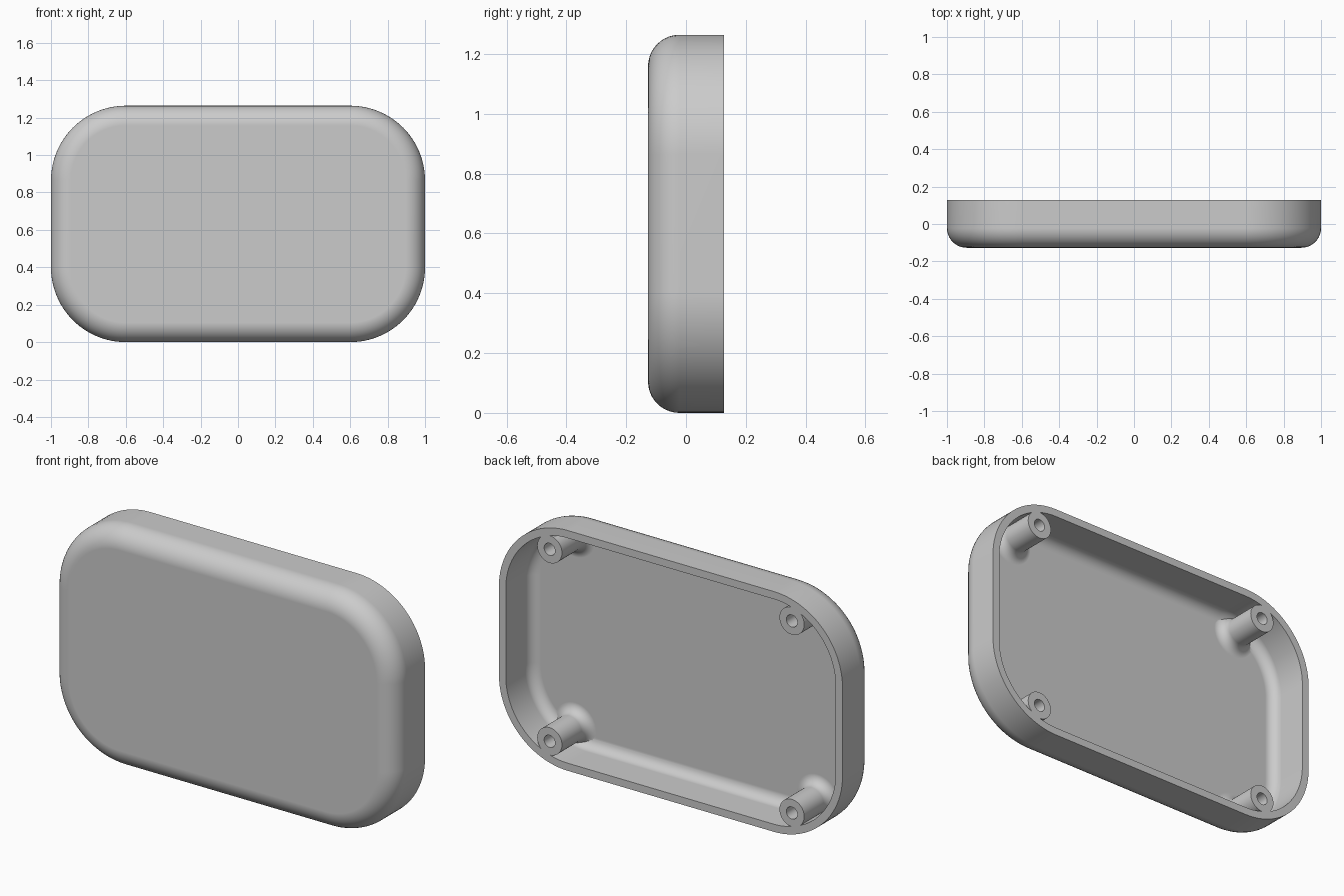
import bpy, bmesh
from math import sin, cos, pi

cube = bpy.data.objects.get("Cube")
if cube:
    bpy.data.objects.remove(cube, do_unlink=True)

HALF_X, HALF_Z, CORNER = 1.0, 0.632, 0.4
FRONT, BACK = -0.127, 0.127
WALL, FILLET = 0.04, 0.105
FLOOR = FRONT + WALL

grey = bpy.data.materials.new("plain_grey")
grey.use_nodes = True
grey.diffuse_color = (0.6, 0.6, 0.6, 1)
grey.node_tree.nodes["Principled BSDF"].inputs["Base Color"].default_value = (0.6, 0.6, 0.6, 1)


def rounded_ring(inset, y, steps=24):
    """Rounded rectangle in the xz plane, shrunk by inset."""
    r, pts = CORNER - inset, []
    for q, (sx, sz) in enumerate([(1, 1), (-1, 1), (-1, -1), (1, -1)]):
        for i in range(steps + 1):
            a = (q + i / steps) * pi / 2
            pts.append((sx * (HALF_X - CORNER) + r * cos(a), y,
                        HALF_Z + sz * (HALF_Z - CORNER) + r * sin(a)))
    return pts


def circle_ring(x, z, r, y, steps=40):
    return [(x + r * cos(2 * pi * i / steps), y, z + r * sin(2 * pi * i / steps))
            for i in range(steps)]


def loft(name, rings):
    """Closed solid skinned through a list of rings."""
    bm = bmesh.new()
    loops = [[bm.verts.new(p) for p in ring] for ring in rings]
    n = len(loops[0])
    for a, b in zip(loops, loops[1:]):
        for i in range(n):
            j = (i + 1) % n
            bm.faces.new((a[i], a[j], b[j], b[i]))
    bm.faces.new(loops[0])
    bm.faces.new(loops[-1])
    bmesh.ops.recalc_face_normals(bm, faces=bm.faces)
    mesh = bpy.data.meshes.new(name)
    bm.to_mesh(mesh)
    bm.free()
    mesh.materials.append(grey)
    ob = bpy.data.objects.new(name, mesh)
    bpy.context.collection.objects.link(ob)
    return ob


def tray(name, inset, y_front, y_back, fillet, steps=10):
    """Rounded block with a filleted front edge."""
    rings = []
    for i in range(steps + 1):
        a = i / steps * pi / 2
        rings.append(rounded_ring(inset + fillet * (1 - sin(a)), y_front + fillet * (1 - cos(a))))
    return loft(name, rings + [rounded_ring(inset, y_back)])


def cut(target, cutter):
    """Subtract cutter from target and discard it."""
    mod = target.modifiers.new("cut", "BOOLEAN")
    mod.operation, mod.solver, mod.object = "DIFFERENCE", "EXACT", cutter
    bpy.context.view_layer.objects.active = target
    bpy.ops.object.modifier_apply(modifier=mod.name)
    bpy.data.objects.remove(cutter, do_unlink=True)


# Outer shell and the hollow inside it
case = tray("case_shell", 0, FRONT, BACK, FILLET)
hollow = tray("hollow", WALL, FLOOR, BACK + 0.1, 0.055)

# Screw posts: left standing in the hollow, flared at the floor, then drilled
POST_X, POST_Z, POST_R, HOLE_R, FLARE = 0.705, 0.505, 0.072, 0.032, 0.05
spots = [(sx * POST_X, HALF_Z + sz * POST_Z) for sx in (-1, 1) for sz in (-1, 1)]
for x, z in spots:
    rings = [circle_ring(x, z, POST_R + FLARE, FLOOR - 0.02)]
    for i in range(9):
        a = i / 8 * pi / 2
        rings.append(circle_ring(x, z, POST_R + FLARE * (1 - sin(a)),
                                 FLOOR + FLARE * (1 - cos(a))))
    rings.append(circle_ring(x, z, POST_R, BACK + 0.2))
    cut(hollow, loft("post", rings))
cut(case, hollow)
for x, z in spots:
    cut(case, loft("screw_hole", [circle_ring(x, z, HOLE_R, y, 32)
                                  for y in (FLOOR + 0.03, BACK + 0.1)]))

# Smooth shading with crisp rims
bpy.ops.object.select_all(action="DESELECT")
case.select_set(True)
bpy.context.view_layer.objects.active = case
bpy.ops.object.shade_smooth_by_angle(angle=0.6)
weighted = case.modifiers.new("weighted_normals", "WEIGHTED_NORMAL")
weighted.keep_sharp = True
